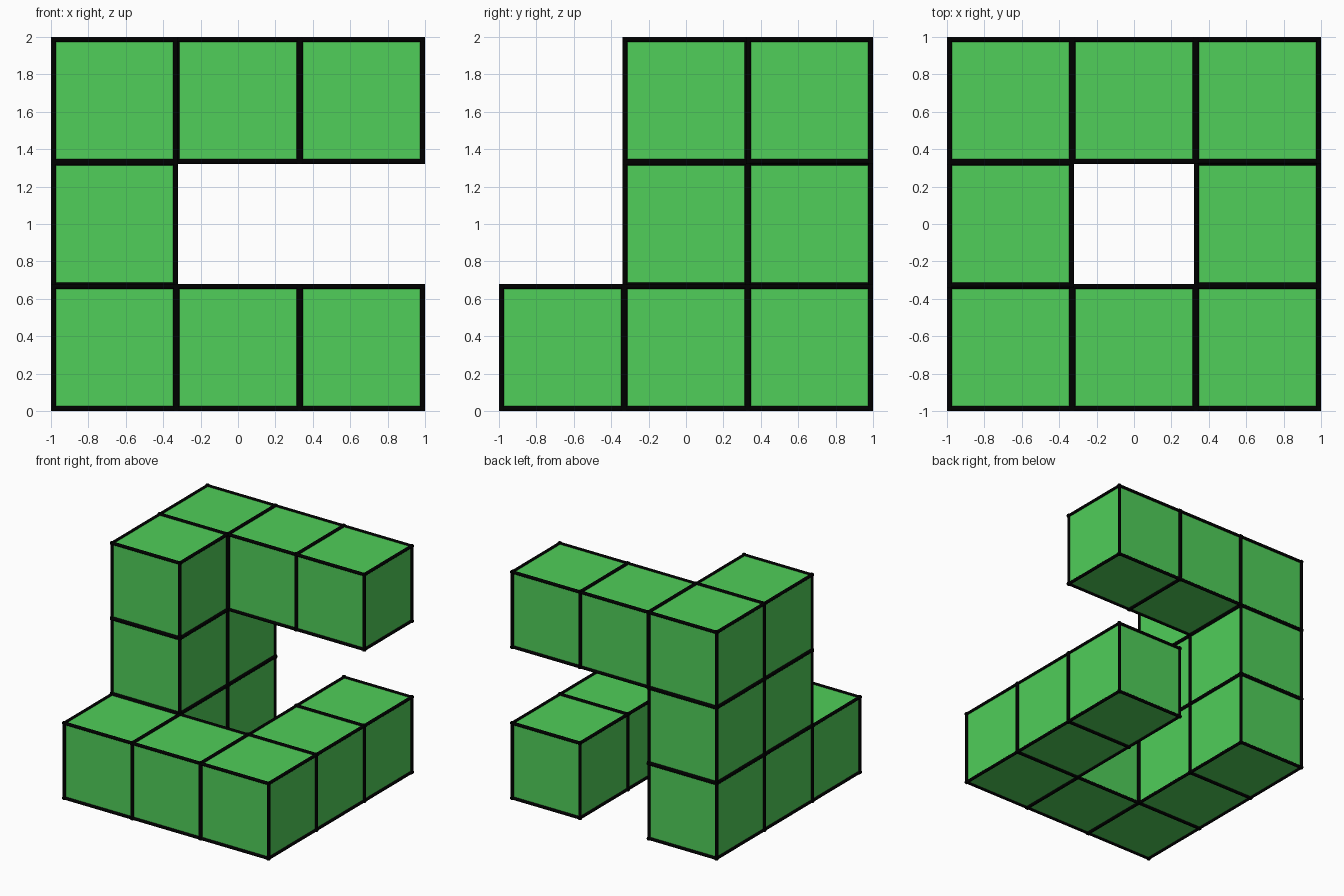
import bpy
import bmesh
from itertools import product
from math import pi
from mathutils import Matrix, Vector

default = bpy.data.objects.get("Cube")
if default:
    bpy.data.objects.remove(default, do_unlink=True)

PITCH = 0.66     # distance between block centres
SIZE = 0.653     # green body of one block
BAR = 0.027      # diameter of the black edging


def material(name, rgb):
    mat = bpy.data.materials.new(name)
    mat.use_nodes = True
    colour = (*rgb, 1.0)
    mat.diffuse_color = colour
    shader = mat.node_tree.nodes["Principled BSDF"]
    shader.inputs["Base Color"].default_value = colour
    shader.inputs["Roughness"].default_value = 0.8
    return mat


# One block: a green body with a black rod along each of its twelve edges
bm = bmesh.new()
bmesh.ops.create_cube(bm, size=SIZE)
TURNS = (Matrix.Rotation(pi / 2, 4, "Y"), Matrix.Rotation(pi / 2, 4, "X"), Matrix())
for axis, a, b in product(range(3), (-1, 1), (-1, 1)):
    centre = Vector()
    centre[(axis + 1) % 3] = a * SIZE / 2
    centre[(axis + 2) % 3] = b * SIZE / 2
    rod = bmesh.ops.create_cone(
        bm, cap_ends=True, segments=12, radius1=BAR / 2, radius2=BAR / 2,
        depth=SIZE + BAR, matrix=Matrix.Translation(centre) @ TURNS[axis])
    for face in {f for v in rod["verts"] for f in v.link_faces}:
        face.material_index = 1
        face.smooth = len(face.verts) == 4
block_mesh = bpy.data.meshes.new("edged_block")
bm.to_mesh(block_mesh)
bm.free()
block_mesh.materials.append(material("leaf green", (0.08, 0.62, 0.10)))
block_mesh.materials.append(material("edge black", (0.0, 0.0, 0.0)))

# Layers from the ground up; rows run back to front, columns from -x to +x
LAYERS = {
    "base": ("#.#", "#.#", "###"),
    "post": ("#..", "#..", "..."),
    "arm": ("###", "#..", "..."),
}
for level, (name, rows) in enumerate(LAYERS.items()):
    for row, line in enumerate(rows):
        for column, mark in enumerate(line):
            if mark == "#":
                block = bpy.data.objects.new(name + "_block", block_mesh)
                block.location = ((column - 1) * PITCH, (1 - row) * PITCH,
                                  level * PITCH + (SIZE + BAR) / 2)
                bpy.context.collection.objects.link(block)
